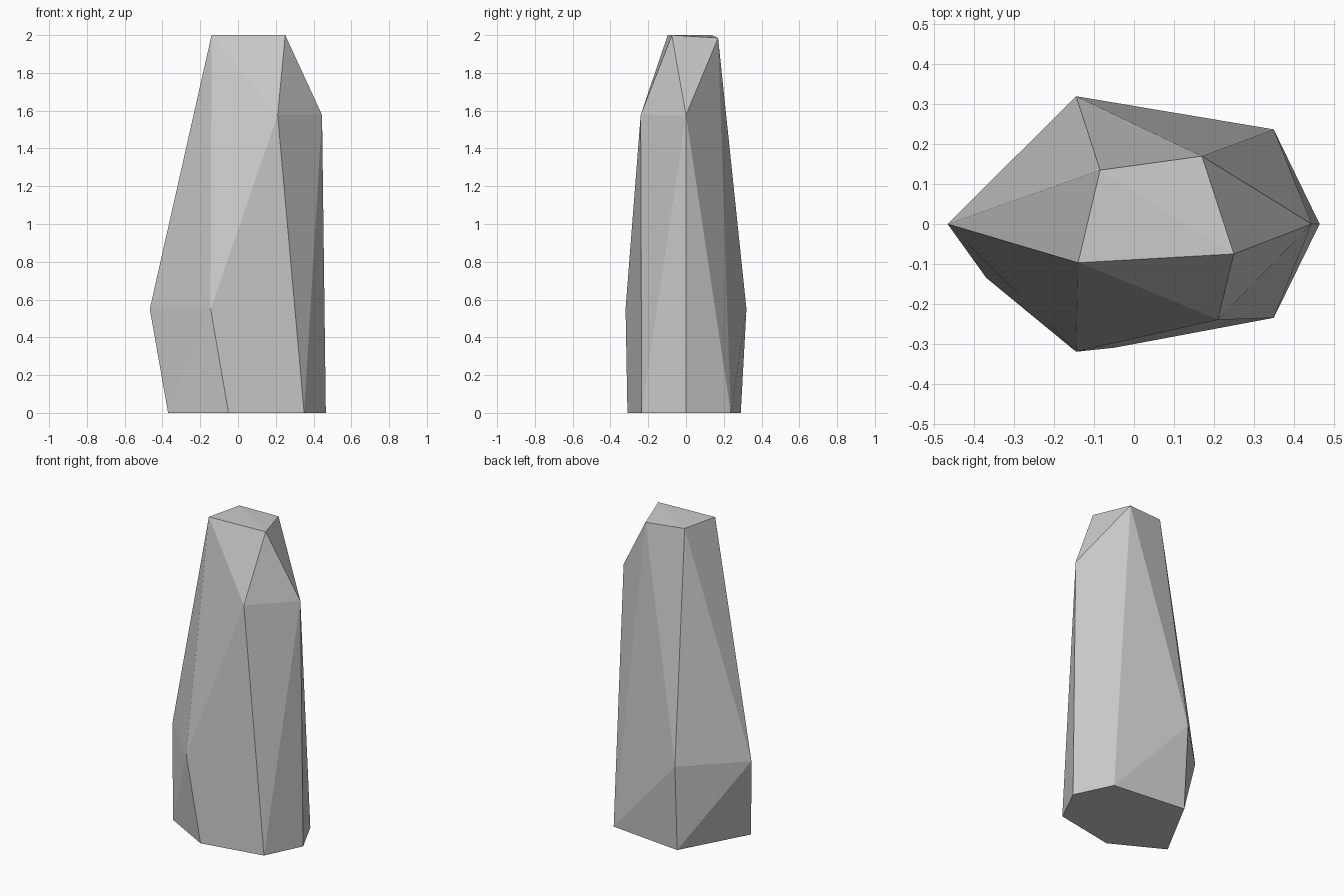
import bpy, bmesh

if "Cube" in bpy.data.objects:
    bpy.data.objects.remove(bpy.data.objects["Cube"])

# Corner rings of the faceted stone, from the base up
base = [(0.465, 0), (0.35, 0.237), (-0.14, 0.29), (-0.37, -0.135), (-0.05, -0.31), (0.35, -0.235)]
belly = [(-0.467, 0), (-0.145, 0.32), (-0.145, -0.32)]
shoulder = [(0.445, 0), (0.21, -0.24)]
crown = [(-0.14, -0.097, 2.0), (0.25, -0.075, 2.0), (0.17, 0.17, 1.985), (-0.085, 0.135, 2.0)]

corners = list(crown)
for ring, z in ((base, 0.0), (belly, 0.55), (shoulder, 1.577)):
    corners += [(x, y, z) for x, y in ring]

# Wrap the corners in one flat-faced convex shell
bm = bmesh.new()
for c in corners:
    bm.verts.new(c)
bmesh.ops.convex_hull(bm, input=bm.verts)
bmesh.ops.recalc_face_normals(bm, faces=bm.faces)
mesh = bpy.data.meshes.new("standing_stone")
bm.to_mesh(mesh)
bm.free()
stone = bpy.data.objects.new("standing_stone", mesh)
bpy.context.collection.objects.link(stone)
